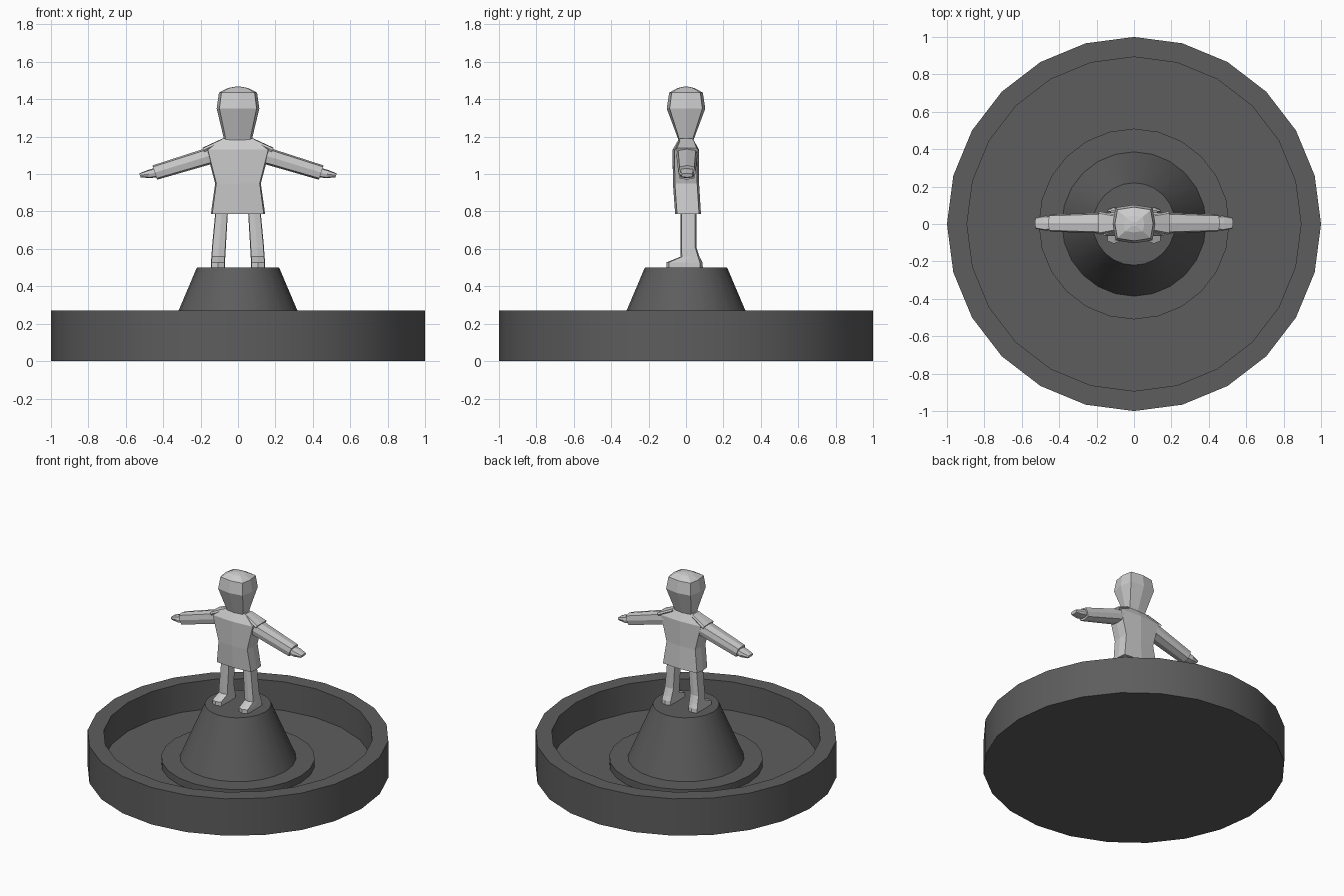
import bpy
import bmesh
import math

if "Cube" in bpy.data.objects:
    bpy.data.objects.remove(bpy.data.objects["Cube"])


def loft(name, rings, mirror=False, smooth=False):
    """Skin a stack of equal-sized rings and cap both ends."""
    bm = bmesh.new()
    vs = [[bm.verts.new(p) for p in r] for r in rings]
    n = len(rings[0])
    for a, b in zip(vs, vs[1:]):
        for i in range(n):
            j = (i + 1) % n
            bm.faces.new((a[i], a[j], b[j], b[i]))
    bm.faces.new(vs[0][::-1])
    bm.faces.new(vs[-1])
    bmesh.ops.recalc_face_normals(bm, faces=bm.faces)
    me = bpy.data.meshes.new(name)
    bm.to_mesh(me)
    bm.free()
    ob = bpy.data.objects.new(name, me)
    bpy.context.collection.objects.link(ob)
    if smooth:
        for p in me.polygons:
            p.use_smooth = True
        me.set_sharp_from_angle(angle=math.radians(30))
    if mirror:
        mod = ob.modifiers.new("mirror", "MIRROR")
        mod.use_mirror_merge = False
    return ob


def circle(r, z, n=24):
    return [(r * math.cos(2 * math.pi * i / n), r * math.sin(2 * math.pi * i / n), z)
            for i in range(n)]


def section(a, b, k=0.85, m=0.85):
    """Eight-sided section with soft corners."""
    return [(a, 0), (a * k, b * m), (0, b), (-a * k, b * m),
            (-a, 0), (-a * k, -b * m), (0, -b), (a * k, -b * m)]


def level(z, a, y0, y1, cx=0, k=0.85, m=0.85):
    cy, b = (y0 + y1) / 2, (y1 - y0) / 2
    return [(cx + x, cy + y, z) for x, y in section(a, b, k, m)]


def arm_ring(x, z, h, w, tilt=18, k=0.85, m=0.8):
    s, c = math.sin(math.radians(tilt)), math.cos(math.radians(tilt))
    return [(x + v * s, u + 0.005, z + v * c) for u, v in section(w, h, k, m)]


# Round basin, step and pedestal
dark = bpy.data.materials.new("dark_grey")
dark.diffuse_color = (0.11, 0.11, 0.11, 1)
dark.use_nodes = True
dark.node_tree.nodes["Principled BSDF"].inputs["Base Color"].default_value = dark.diffuse_color
for name, prof in (
    ("basin", [(1, 0), (1, 0.27), (0.893, 0.27), (0.893, 0.06)]),
    ("step", [(0.51, 0.05), (0.51, 0.11)]),
    ("pedestal", [(0.39, 0.10), (0.22, 0.50)]),
):
    ob = loft(name, [circle(r, z) for r, z in prof], smooth=True)
    ob.data.materials.append(dark)

# Legs with feet
loft("legs", [level(z, a, y0, y1, cx, 0.92, 0.85) for z, a, y0, y1, cx in (
    (0.500, 0.038, -0.105, 0.090, 0.107),
    (0.528, 0.038, -0.105, 0.088, 0.107),
    (0.558, 0.037, -0.030, 0.072, 0.105),
    (0.610, 0.037, -0.030, 0.055, 0.102),
    (0.830, 0.033, -0.030, 0.055, 0.085))], mirror=True)

# Coat
loft("coat", [level(z, a, y0, y1, 0, 0.95, 0.85) for z, a, y0, y1 in (
    (0.787, 0.145, -0.058, 0.080),
    (0.950, 0.122, -0.070, 0.070),
    (1.130, 0.170, -0.072, 0.070),
    (1.190, 0.085, -0.036, 0.036))])

# Head
loft("head", [level(z, a, -b, b, 0, 0.87, 0.85) for z, a, b in (
    (1.180, 0.074, 0.040),
    (1.200, 0.078, 0.047),
    (1.350, 0.114, 0.103),
    (1.435, 0.102, 0.090),
    (1.460, 0.055, 0.045),
    (1.467, 0.015, 0.012))])

# Sleeves, shoulder flaps and hands
loft("sleeves", [arm_ring(0.11, 1.110, 0.046, 0.057),
                 arm_ring(0.16, 1.095, 0.045, 0.056),
                 arm_ring(0.445, 1.008, 0.040, 0.046)], mirror=True)
loft("shoulder_flaps", [arm_ring(0.080, 1.176, 0.014, 0.040, 27),
                        arm_ring(0.184, 1.128, 0.014, 0.062, 27)], mirror=True)
loft("hands", [arm_ring(0.43, 1.010, 0.026, 0.036),
               arm_ring(0.475, 1.000, 0.023, 0.040),
               arm_ring(0.525, 0.993, 0.011, 0.030)], mirror=True)
